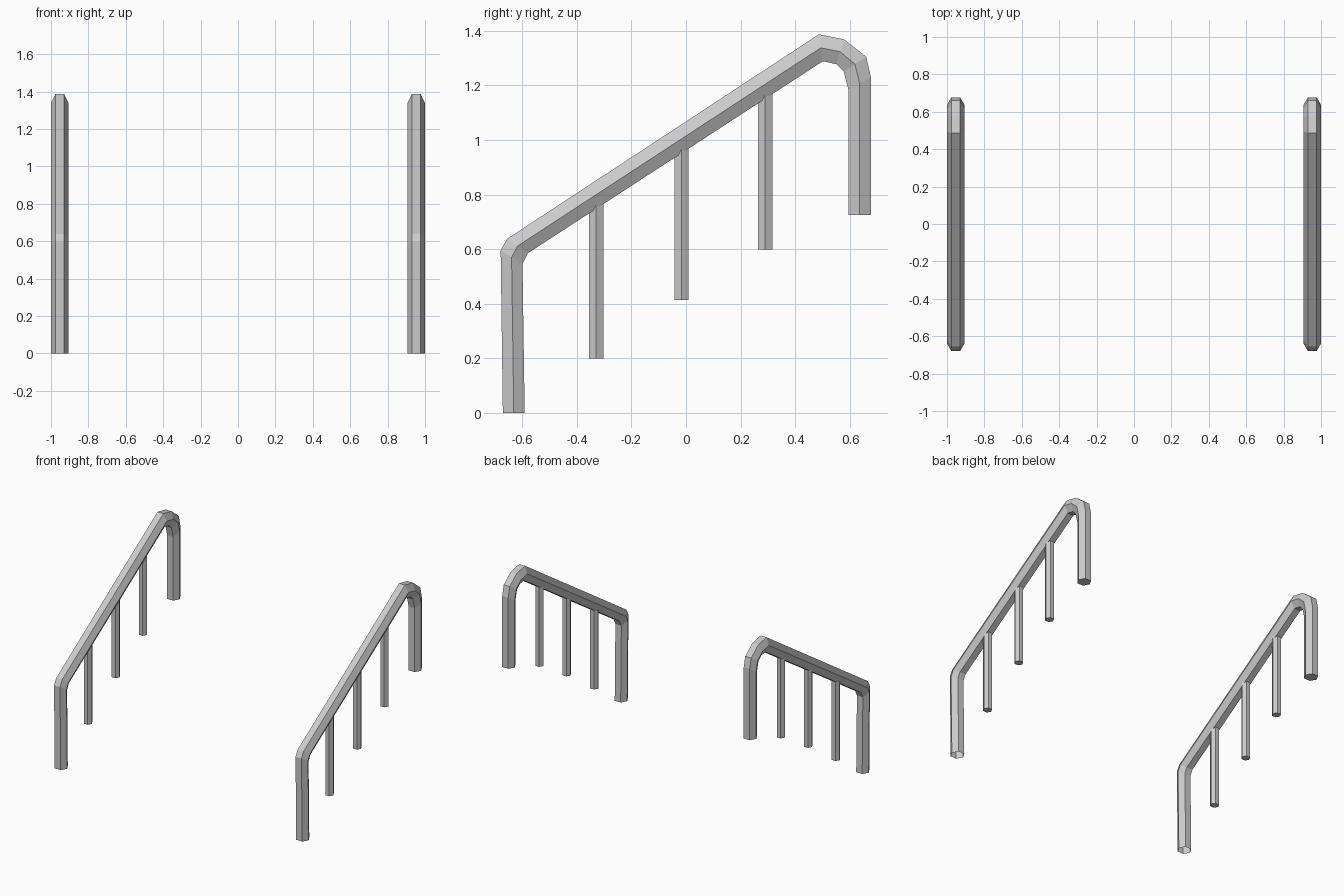
import bpy, bmesh
from math import sin, cos, pi
from mathutils import Vector

if "Cube" in bpy.data.objects:
    bpy.data.objects.remove(bpy.data.objects["Cube"])

X = 0.953      # distance of each handrail from the centre
R = 0.047      # tube radius across x

# side profile of the rail: (outer y, z), (inner y, z) at every bend
STATIONS = [
    ((-0.671, 0.000), (-0.591, 0.000)),
    ((-0.679, 0.595), (-0.599, 0.545)),
    ((-0.655, 0.638), (-0.579, 0.585)),
    ((0.487, 1.387), (0.501, 1.288)),
    ((0.580, 1.368), (0.550, 1.278)),
    ((0.660, 1.305), (0.578, 1.250)),
    ((0.677, 1.232), (0.596, 1.180)),
    ((0.677, 0.725), (0.596, 0.725)),
]
# balusters: y, bottom z
BALUSTERS = [(-0.329, 0.20), (-0.017, 0.413), (0.29, 0.598)]


def finish(bm, name):
    bmesh.ops.recalc_face_normals(bm, faces=bm.faces)
    me = bpy.data.meshes.new(name)
    bm.to_mesh(me)
    bm.free()
    ob = bpy.data.objects.new(name, me)
    bpy.context.collection.objects.link(ob)
    return ob


def tube(name, x, radius, stations, cap_start=True):
    """Hexagonal tube through a list of outer/inner profile points."""
    bm = bmesh.new()
    rings = []
    for outer, inner in stations:
        o, i = Vector((x, *outer)), Vector((x, *inner))
        mid, half = (o + i) / 2, (o - i) / 2
        rings.append([bm.verts.new(mid + Vector((radius * cos(k * pi / 3), 0, 0))
                                   + half * (sin(k * pi / 3) / sin(pi / 3)))
                      for k in range(6)])
    for a, b in zip(rings, rings[1:]):
        for k in range(6):
            n = (k + 1) % 6
            bm.faces.new((a[k], a[n], b[n], b[k]))
    if cap_start:
        bm.faces.new(rings[0])
    bm.faces.new(rings[-1])
    return finish(bm, name)


for side, x in (("left", -X), ("right", X)):
    # bent handrail with its end posts; the front post is open underneath
    tube(f"{side}_handrail", x, R, STATIONS, cap_start=False)
    # balusters run up into the sloping rail
    for n, (y, z) in enumerate(BALUSTERS, 1):
        top = 0.611 + (y + 0.617) * 0.654
        w = 0.026
        tube(f"{side}_baluster_{n}", x, 0.03,
             [((y - w, z), (y + w, z)), ((y - w, top), (y + w, top))])
